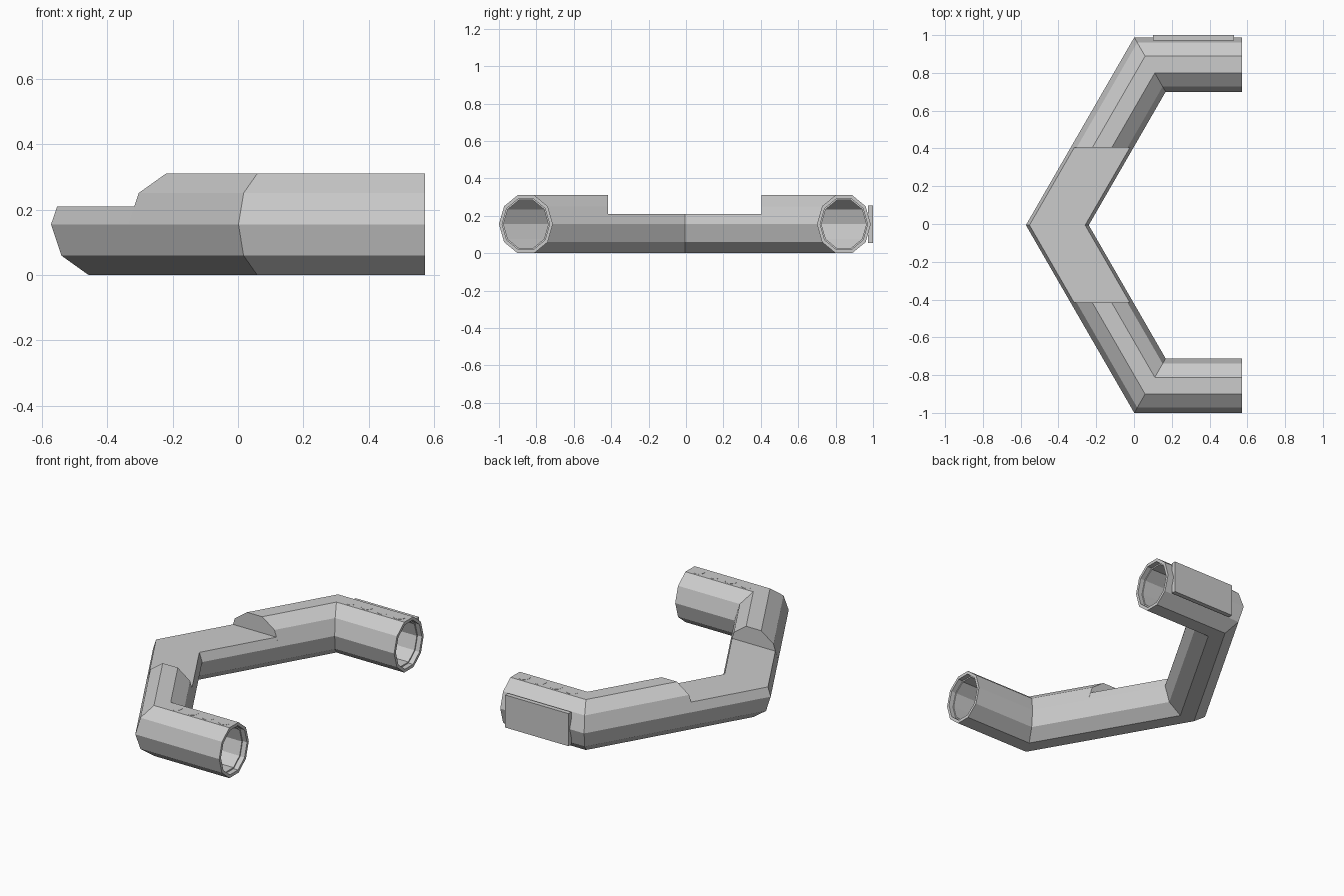
import bpy, bmesh
from math import cos, sin, radians
from mathutils import Matrix

cube = bpy.data.objects.get("Cube")
if cube:
    bpy.data.objects.remove(cube, do_unlink=True)

SHIFT_Y = -0.006                      # the outer plate offsets the tube slightly
AXIS_Z, HALF_W, HALF_H = 0.155, 0.144, 0.163
SLOPE, MITRE = 0.577, 1.155           # arms slant 30 degrees
ARM_Y, END_X, APEX_X = 0.85, 0.572, -0.406
BEND_X = APEX_X + SLOPE * ARM_Y
STEP_Y, DECK_Z = 0.41, 0.21

grey = bpy.data.materials.new("grey")
grey.use_nodes = True
COLOUR = (0.6, 0.6, 0.6, 1)
grey.diffuse_color = COLOUR
grey.node_tree.nodes["Principled BSDF"].inputs["Base Color"].default_value = COLOUR


def finish(name, bm):
    bmesh.ops.recalc_face_normals(bm, faces=bm.faces)
    mesh = bpy.data.meshes.new(name)
    bm.to_mesh(mesh)
    bm.free()
    mesh.materials.append(grey)
    obj = bpy.data.objects.new(name, mesh)
    bpy.context.collection.objects.link(obj)
    return obj


# Ten-sided cross-sections: (sideways offset, height)
def decagon(scale):
    return [(HALF_W * scale * cos(radians(36 * i)),
             AXIS_Z + HALF_H * scale * sin(radians(36 * i))) for i in range(10)]


def lowered(profile):
    result = []
    for u, z in profile:
        if z > DECK_Z:
            if abs(u) > HALF_W / 2:
                u *= 1.095        # slide down the side to the deck
            z = DECK_Z
        result.append((u, z))
    return result


def ring(x, y, dx, dy, profile):
    return [(x + u * dx, y + u * dy, z) for u, z in profile]


def arm_ring(y, profile):
    return ring(APEX_X + SLOPE * y, -y, MITRE, 0, profile)


full, lip, bore = decagon(1), decagon(0.88), decagon(0.83)
deck = lowered(full)

# Rings from the bottom of the bore, out to the open end, back to the apex
half = [
    arm_ring(0.46, bore),
    ring(BEND_X, -ARM_Y, SLOPE, 1, bore),
    ring(END_X - 0.03, -ARM_Y, 0, 1, bore),
    ring(END_X - 0.03, -ARM_Y, 0, 1, lip),
    ring(END_X, -ARM_Y, 0, 1, lip),
    ring(END_X, -ARM_Y, 0, 1, full),
    ring(BEND_X, -ARM_Y, SLOPE, 1, full),
    arm_ring(STEP_Y, full),
    arm_ring(STEP_Y, deck),
]
other = [[(x, -y, z) for x, y, z in r] for r in reversed(half)]
rings = half + [arm_ring(0, deck)] + other

bm = bmesh.new()
loops = [[bm.verts.new((x, y + SHIFT_Y, z)) for x, y, z in r] for r in rings]
for a, b in zip(loops, loops[1:]):
    for i in range(10):
        j = (i + 1) % 10
        bm.faces.new((a[i], a[j], b[j], b[i]))
bm.faces.new(loops[0])
bm.faces.new(loops[-1])
bmesh.ops.remove_doubles(bm, verts=bm.verts, dist=0.0005)
finish("bent_tube", bm)

# Flat plate on the outside of the left-hand arm
bm = bmesh.new()
bmesh.ops.create_cube(bm, size=1, matrix=Matrix.Translation((0.315, 0.986, 0.155))
                      @ Matrix.Diagonal((0.43, 0.028, 0.2, 1)))
finish("side_plate", bm)

# Rows of four flush discs on the top and underside of both arms
for side, label in ((1, "back"), (-1, "front")):
    for z, level in ((AXIS_Z * 2 - 0.0005, "top"), (0.0015, "under")):
        bm = bmesh.new()
        for k in range(4):
            spot = Matrix.Translation((0.18 + 0.11 * k, side * ARM_Y + SHIFT_Y, z))
            bmesh.ops.create_cone(bm, cap_ends=True, segments=24, radius1=0.035,
                                  radius2=0.035, depth=0.003, matrix=spot)
        finish(f"{label}_{level}_discs", bm)
